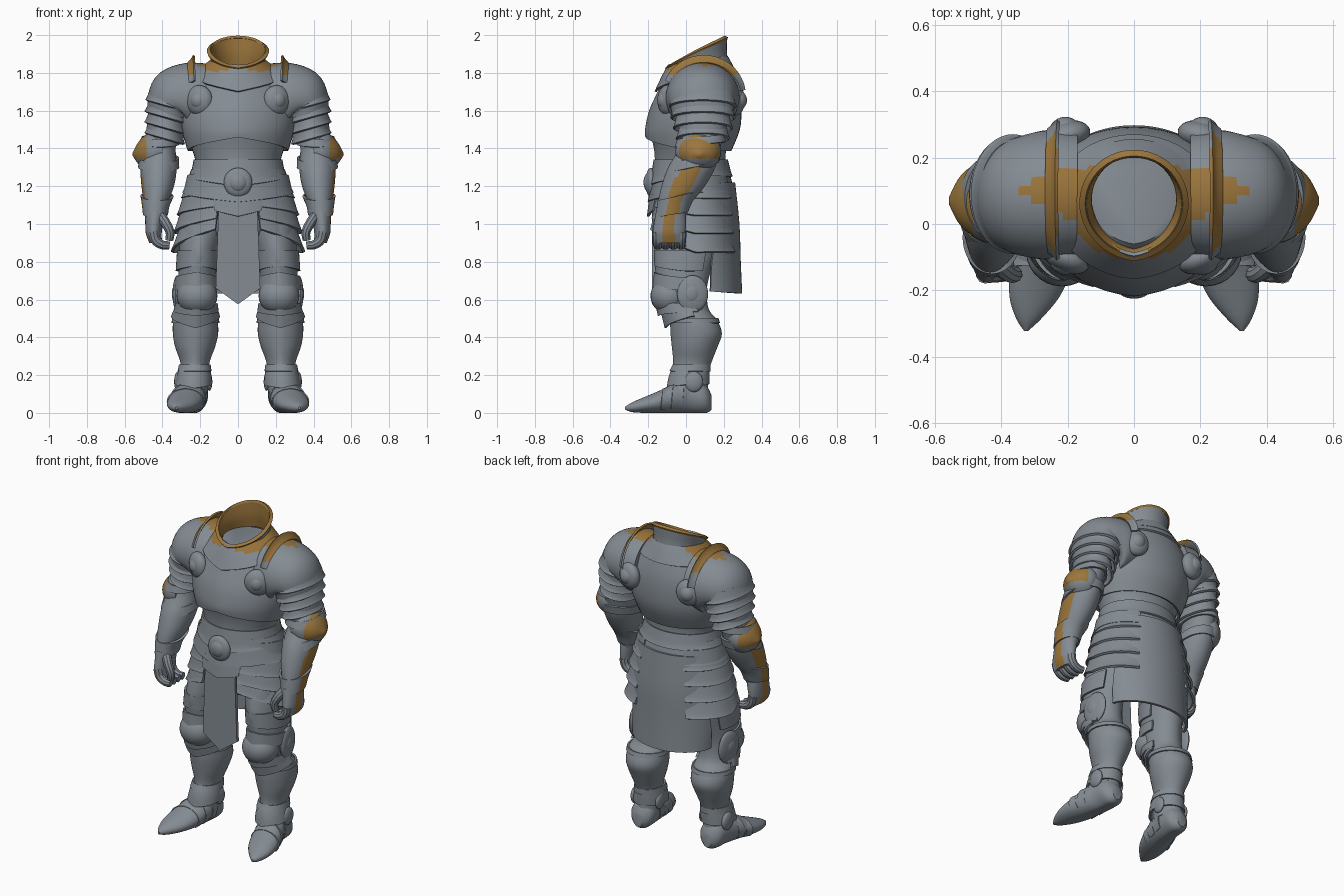
import bpy, bmesh
from math import sin, cos, pi, radians
from mathutils import Matrix, Vector

GOLD = bpy.data.materials.new("aged_brass")
GOLD.diffuse_color = (0.33, 0.18, 0.045, 1)
STEEL = bpy.data.materials.new("steel")
STEEL.diffuse_color = (0.23, 0.26, 0.29, 1)


def finish(ob, thick=0, gold=None, mirror=False, angle=35):
    """Apply thickness and mirroring, colour brass faces, shade."""
    bpy.ops.object.select_all(action='DESELECT')
    bpy.context.view_layer.objects.active = ob
    ob.select_set(True)
    if thick:
        m = ob.modifiers.new("thickness", 'SOLIDIFY')
        m.thickness, m.offset = thick, 0
    bpy.ops.object.convert(target='MESH')
    ob = bpy.context.object
    ob.data.materials.append(STEEL)
    ob.data.materials.append(GOLD)
    for p in ob.data.polygons:
        p.material_index = int(bool(gold and gold(p.center, p.normal)))
    if mirror:
        ob.modifiers.new("mirror", 'MIRROR').use_mirror_merge = False
        bpy.ops.object.convert(target='MESH')
    bpy.ops.object.shade_smooth_by_angle(angle=radians(angle))
    return ob


def add(name, bm, **kw):
    bmesh.ops.recalc_face_normals(bm, faces=bm.faces)
    me = bpy.data.meshes.new(name)
    bm.to_mesh(me)
    bm.free()
    ob = bpy.data.objects.new(name, me)
    bpy.context.collection.objects.link(ob)
    return finish(ob, **kw)


def spline(rings, sub):
    """Smooth in-between rings."""
    R = [tuple(r) + (0,) * (8 - len(r)) for r in rings]
    out = []
    for i in range(len(R) - 1):
        p = [R[max(i - 1, 0)], R[i], R[i + 1], R[min(i + 2, len(R) - 1)]]
        for k in range(sub):
            t = k / sub
            out.append([0.5 * (2 * b + (c - a) * t + (2 * a - 5 * b + 4 * c - d) * t * t
                        + (3 * b - a - 3 * c + d) * t ** 3) for a, b, c, d in zip(*p)])
    return out + [list(R[-1])]


def loft(name, rings, arc=None, arc2=None, keel=0, sub=4, n=44, thick=0, **kw):
    """Ring: x, y, z, rx, ry, tilt_x, tilt_y, front_lift. Angle 0 is the front."""
    bm, rows = bmesh.new(), []
    rs = spline(rings, sub)
    for j, (x, y, z, rx, ry, tx, ty, lift) in enumerate(rs):
        t = j / (len(rs) - 1)
        lo, hi = [u + (v - u) * t for u, v in zip(arc, arc2 or arc)] if arc else (-180, 180)
        rot = Matrix.Rotation(radians(ty), 3, 'Y') @ Matrix.Rotation(radians(tx), 3, 'X')
        row = []
        for i in range(n + 1 if arc else n):
            a = radians(lo + (hi - lo) * i / n)
            ch = max(0, 1 - abs(a) / (pi / 2))
            p = Vector((x, y, z)) + rot @ Vector((rx * sin(a), -ry * cos(a) - keel * ch * ch, lift * ch))
            p.z = max(p.z, 0.0)
            row.append(bm.verts.new(p))
        rows.append(row)
    for r, s in zip(rows, rows[1:]):
        for i in range(n):
            k = (i + 1) % len(r)
            bm.faces.new((r[i], r[k], s[k], s[i]))
    if not arc and not thick:
        bm.faces.new(rows[0])
        bm.faces.new(rows[-1])
    return add(name, bm, thick=thick, **kw)


def disc(name, loc, size, rz=0, **kw):
    bm = bmesh.new()
    bmesh.ops.create_uvsphere(bm, u_segments=28, v_segments=16, radius=1,
                              matrix=Matrix.Translation(loc) @ Matrix.Rotation(radians(rz), 4, 'Z') @ Matrix.Diagonal((*size, 1)))
    return add(name, bm, **kw)


def tube(name, pts, r, **kw):
    cu = bpy.data.curves.new(name, 'CURVE')
    cu.dimensions, cu.bevel_depth, cu.bevel_resolution, cu.use_fill_caps = '3D', r, 3, True
    sp = cu.splines.new('BEZIER')
    sp.bezier_points.add(len(pts) - 1)
    for i, (b, p) in enumerate(zip(sp.bezier_points, pts)):
        b.co, b.radius = p, 1 - 0.25 * i / (len(pts) - 1)
        b.handle_left_type = b.handle_right_type = 'AUTO'
    sp.resolution_u = 6
    ob = bpy.data.objects.new(name, cu)
    bpy.context.collection.objects.link(ob)
    return finish(ob, **kw)


# torso, breastplate and neck
loft("torso", [(0, .03, 1.26, .23, .185), (0, .03, 1.33, .225, .18), (0, .03, 1.4, .245, .185), (0, .042, 1.5, .28, .217),
               (0, .057, 1.6, .29, .217), (0, .075, 1.7, .275, .185), (0, .08, 1.78, .22, .155), (0, .085, 1.82, .14, .13)], keel=.015)
loft("breastplate", [(0, .022, 1.39, .26, .212, 0, 0, .07), (0, .043, 1.5, .292, .235), (0, .058, 1.6, .303, .228),
                     (0, .075, 1.7, .288, .2), (0, .08, 1.79, .23, .168)], keel=.018, thick=.014)
top_gold = lambda c, n: c.z > 1.81 and c.y < .17 and abs(c.x) > .05
loft("gorget_lower", [(0, .06, 1.785, .245, .205, 0, 0, -.085), (0, .068, 1.83, .19, .175, 0, 0, -.05), (0, .075, 1.86, .145, .15, 0, 0, -.02)],
     keel=.016, thick=.012, gold=top_gold)
loft("gorget_upper", [(0, .066, 1.82, .2, .185, 0, 0, -.06), (0, .072, 1.865, .14, .146, 8, 0, -.03)], keel=.012, thick=.012, gold=top_gold)
loft("collar", [(0, .08, 1.8, .135, .145, 10), (0, .072, 1.86, .135, .145, 18), (0, .062, 1.92, .15, .163, 25, 0, -.012)], keel=.018, thick=.014,
     gold=lambda c, n: n.x * c.x + n.y * (c.y - .07) < 0)
loft("collar_rim", [(0, .062, 1.912, .151, .162, 25, 0, -.012), (0, .062, 1.922, .156, .168, 25, 0, -.012)], keel=.02, thick=.02, sub=2,
     gold=lambda c, n: True)

# shoulders
loft("pauldron", [(.17, .09, 1.68, .17, .185, 0, -90), (.26, .088, 1.67, .183, .195, 0, -85), (.33, .085, 1.655, .168, .182, 0, -60),
                  (.36, .085, 1.625, .132, .168, 0, -30), (.365, .088, 1.58, .118, .162, 0, -14)], mirror=True,
     gold=lambda c, n: c.z > 1.83 and c.x + 2 * abs(c.y - .1) < .36)
loft("pauldron_ridge", [(.258, .095, 1.68, .172, .19, 0, -88), (.238, .095, 1.68, .192, .205, 0, -88), (.226, .095, 1.68, .212, .218, 0, -88)],
     arc=(22, 172), thick=.011, mirror=True, gold=lambda c, n: c.z > 1.79 and (n.x > .2 or c.z > 1.85))
for i, (x, z, rx, ry) in enumerate([(.363, 1.64, .12, .17), (.373, 1.58, .114, .163), (.38, 1.525, .108, .15), (.387, 1.47, .1, .134)]):
    loft(f"arm_lame_{i + 1}", [(x - .006, .09, z + .045, rx - .014, ry - .014, 0, -16), (x, .09, z, rx - .003, ry - .005, 0, -16),
                               (x + .002, .09, z - .02, rx + .006, ry + .005, 0, -16)], thick=.013, mirror=True)
for nm, y, rz in (("front_armpit_disc", -.1, 25), ("back_armpit_disc", .265, -15)):
    disc(nm, (.205, y, 1.655), (.075, .045, .08), rz, mirror=True)
    disc(nm + "_boss", (.207, y * 1.03, 1.655), (.05, .05, .053), rz, mirror=True)

# arms
loft("arm", [(.38, .09, 1.6, .095, .15), (.4, .09, 1.5, .085, .12), (.415, .07, 1.4, .085, .11), (.42, .03, 1.3, .096, .125),
             (.425, -.015, 1.2, .086, .115), (.435, -.06, 1.11, .063, .088), (.435, -.08, 1.04, .055, .075)], mirror=True,
     gold=lambda c, n: n.x > .92 and c.z < 1.34)
loft("elbow_cop", [(.4, .06, 1.39, .08, .11, 0, -90), (.45, .065, 1.385, .105, .12, 0, -90), (.495, .07, 1.38, .088, .1, 0, -90),
                   (.53, .07, 1.375, .055, .065, 0, -90), (.558, .07, 1.37, .008, .01, 0, -90)], mirror=True,
     gold=lambda c, n: c.x > .485 and c.z > 1.345)
loft("elbow_upper_lame", [(.412, .08, 1.46, .092, .122, 6), (.418, .075, 1.42, .102, .13, 6)], thick=.012, mirror=True)
loft("elbow_lower_lame", [(.418, .055, 1.35, .1, .128, 12), (.42, .04, 1.3, .103, .131, 12)], thick=.012, mirror=True)
loft("gauntlet_cuff", [(.428, -.04, 1.15, .082, .107, 14), (.435, -.06, 1.1, .067, .092, 14), (.437, -.075, 1.05, .06, .08, 10)],
     thick=.013, mirror=True, gold=lambda c, n: n.x > .93)
loft("hand", [(.437, -.08, 1.07, .055, .078), (.444, -.085, 1.0, .047, .085), (.446, -.09, .95, .042, .086), (.436, -.09, .9, .034, .08)],
     mirror=True, gold=lambda c, n: n.x > .9 and -.12 < c.y < -.06)
for i in range(4):
    y = -.15 + .041 * i
    tube(f"finger_{i + 1}", [(.448, y, .96), (.436, y, .915), (.402, y, .89), (.364, y + .004, .886)], .03, mirror=True)
tube("thumb", [(.415, -.12, 1.05), (.38, -.148, 1.0), (.36, -.152, .955), (.364, -.145, .915)], .029, mirror=True)

# waist and hip plates
loft("hips", [(0, .03, 1.3, .23, .18), (0, .03, 1.15, .265, .2), (0, .04, 1.0, .27, .185), (0, .04, .9, .2, .12)])
loft("waist_band", [(0, .03, 1.34, .228, .185), (0, .03, 1.28, .24, .2, 0, 0, -.04), (0, .03, 1.25, .256, .211, 0, 0, -.05)], keel=.01, thick=.014)
loft("fauld", [(0, .03, 1.29, .24, .19), (0, .035, 1.2, .272, .207), (0, .035, 1.165, .288, .221, 0, 0, -.05)], keel=.01, thick=.014)
loft("fauld_front_point", [(0, .03, 1.2, .26, .2), (0, .03, 1.14, .27, .22, 0, 0, -.1)], arc=(-32, 32), arc2=(-27, 27), keel=.01, thick=.014)
disc("buckle", (0, -.185, 1.22), (.075, .03, .078))
disc("buckle_boss", (0, -.195, 1.22), (.05, .03, .052))
for i, (x0, x1, zb, lift) in enumerate([(.262, .292, 1.135, .03), (.278, .315, 1.045, .06), (.295, .333, .95, .1), (.303, .345, .85, .155)]):
    loft(f"hip_lame_{i + 1}", [(0, .04, zb + .12, x0, .195 + .006 * i, 0, 0, lift), (0, .043, zb + .03, x1 - .009, .208 + .008 * i, 0, 0, lift),
                               (0, .045, zb, x1 + .004, .22 + .008 * i, 0, 0, lift)], arc=(20, 150), thick=.014, mirror=True)
loft("back_panel", [(0, .04, 1.22, .26, .212), (0, .05, 1.0, .285, .225), (0, .065, .8, .278, .217), (0, .1, .645, .262, .19, -4)],
     arc=(130, 230), arc2=(98, 262), thick=.016)
bm = bmesh.new()
face = bm.faces.new([bm.verts.new((x, -.18, z)) for x, z in ((-.1, 1.16), (.1, 1.16), (.118, .66), (0, .575), (-.118, .66))])
ext = bmesh.ops.extrude_face_region(bm, geom=[face])
bmesh.ops.translate(bm, vec=(0, .02, 0), verts=[v for v in ext["geom"] if isinstance(v, bmesh.types.BMVert)])
add("front_tabard", bm)

# legs
loft("leg", [(.185, .02, 1.0, .12, .15), (.208, 0, .85, .103, .158), (.215, -.01, .75, .1, .14), (.22, -.015, .65, .1, .125),
             (.22, .01, .55, .098, .11), (.225, .045, .49, .117, .12), (.225, .06, .42, .12, .13), (.227, .052, .35, .106, .115),
             (.228, .04, .27, .078, .096), (.23, .025, .2, .074, .09), (.235, .025, .1, .075, .095)], keel=.012, mirror=True)
loft("thigh_plate", [(.21, 0, .86, .107, .162), (.217, -.01, .75, .107, .15, 0, 0, .03)], arc=(-100, 130), thick=.012, mirror=True)
loft("knee_upper_lame", [(.22, -.01, .715, .106, .146, 0, 0, .03), (.22, -.01, .65, .112, .15)], arc=(-105, 115), keel=.008, thick=.012, mirror=True)
disc("knee_cop", (.217, -.085, .62), (.108, .103, .1), mirror=True)
loft("knee_lower_lame", [(.22, -.005, .58, .106, .143), (.222, .005, .535, .114, .138, 0, 0, -.02)], arc=(-105, 115), keel=.01, thick=.012, mirror=True)
loft("knee_point_lame", [(.222, .005, .555, .108, .125), (.225, .025, .51, .124, .12, 0, 0, -.06)], arc=(-100, 100), keel=.012, thick=.012, mirror=True)
disc("knee_side_fan", (.32, .035, .63), (.024, .083, .098), 8, mirror=True)
disc("knee_side_boss", (.328, .03, .63), (.022, .045, .05), 8, mirror=True)
loft("greave_rim", [(.225, .045, .5, .119, .122), (.225, .048, .475, .122, .127)], thick=.01, mirror=True)

# feet
loft("foot", [(.24, .135, .055, .03, .04, 90), (.24, .1, .075, .07, .078, 90), (.245, .02, .09, .08, .095, 90), (.26, -.06, .078, .09, .08, 90),
              (.28, -.14, .058, .092, .06, 90), (.3, -.22, .042, .075, .042, 90), (.317, -.285, .03, .038, .026, 90),
              (.325, -.322, .025, .006, .008, 90)], mirror=True)
for i, (x, y, z, rx, ry) in enumerate([(.25, -.015, .09, .084, .093), (.265, -.075, .075, .092, .079), (.279, -.13, .06, .095, .065)]):
    loft(f"foot_lame_{i + 1}", [(x - .01, y + .04, z + .004, rx - .006, ry, 85), (x, y, z, rx, ry, 85)], arc=(50, 310), thick=.007, mirror=True)
loft("ankle_cuff", [(.23, .025, .24, .076, .093), (.232, .016, .19, .086, .102), (.235, .01, .15, .091, .107, 0, 0, -.02)], thick=.012, mirror=True)
loft("ankle_band", [(.229, .03, .255, .079, .096), (.23, .022, .22, .085, .104)], thick=.01, mirror=True)
disc("ankle_disc", (.316, .04, .165), (.022, .05, .055), mirror=True)
disc("inner_ankle_disc", (.152, .04, .165), (.016, .042, .048), mirror=True)
